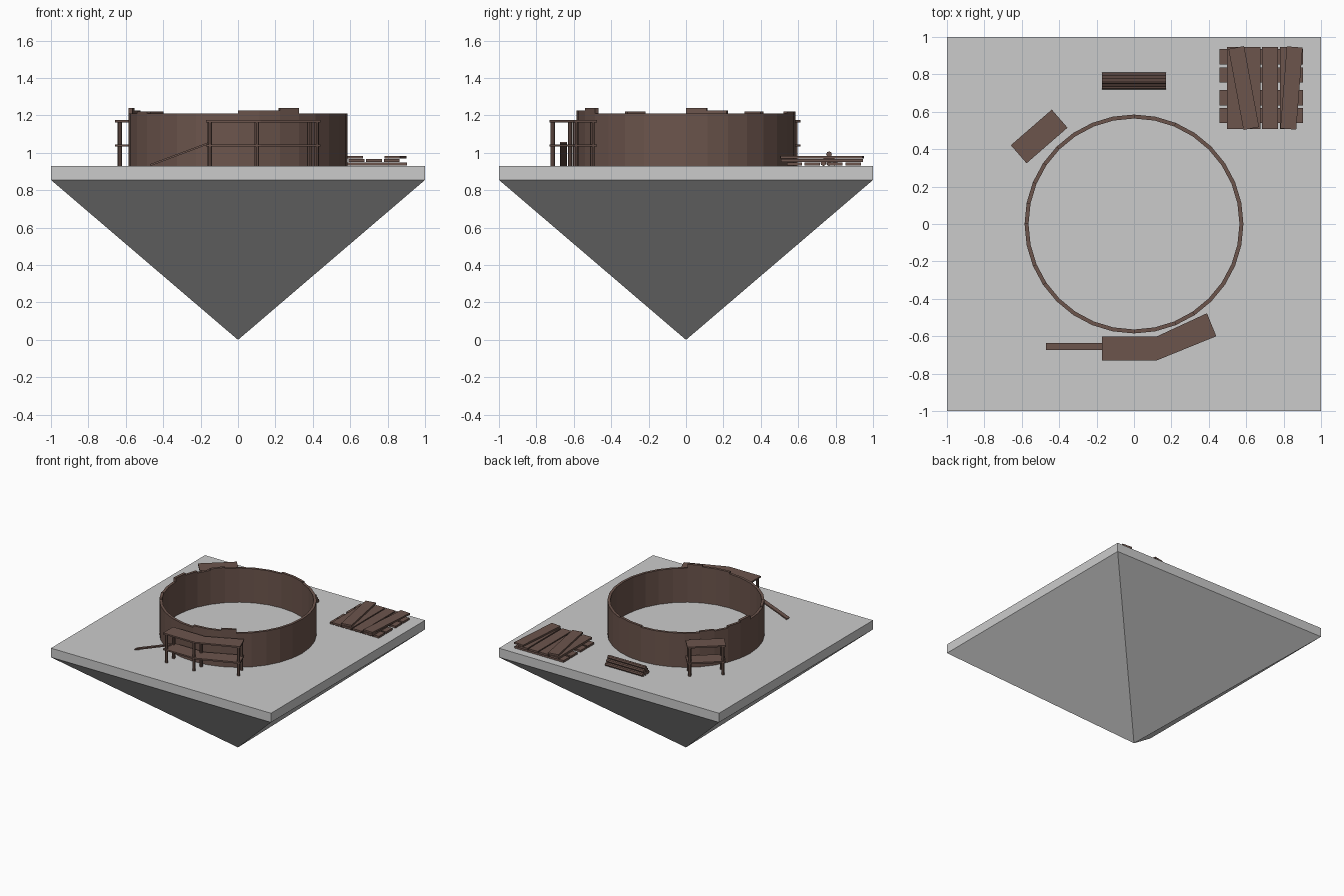
import bpy, bmesh
from math import sin, cos, radians, atan2, hypot, pi
from mathutils import Matrix, Vector

if "Cube" in bpy.data.objects:
    bpy.data.objects.remove(bpy.data.objects["Cube"])

wood = bpy.data.materials.new("dark_wood")
wood.diffuse_color = (0.15, 0.09, 0.073, 1)
wood.use_nodes = True
wood.node_tree.nodes["Principled BSDF"].inputs["Base Color"].default_value = wood.diffuse_color
TOP = 0.93  # top of the stone slab


def finish(name, bm, mat=wood):
    bmesh.ops.recalc_face_normals(bm, faces=bm.faces)
    me = bpy.data.meshes.new(name)
    bm.to_mesh(me)
    bm.free()
    if mat:
        me.materials.append(mat)
    ob = bpy.data.objects.new(name, me)
    bpy.context.collection.objects.link(ob)
    return ob


def add_box(bm, center, size, rot=0.0, tilt=0.0):
    m = (Matrix.Translation(center) @ Matrix.Rotation(rot, 4, 'Z')
         @ Matrix.Rotation(tilt, 4, 'Y') @ Matrix.Diagonal((*size, 1)))
    bmesh.ops.create_cube(bm, size=1, matrix=m)


def add_prism(bm, outline, z0, z1):
    face = bm.faces.new([bm.verts.new((x, y, z0)) for x, y in outline])
    ext = bmesh.ops.extrude_face_region(bm, geom=[face], use_keep_orig=True)
    vs = [g for g in ext["geom"] if isinstance(g, bmesh.types.BMVert)]
    bmesh.ops.translate(bm, verts=vs, vec=(0, 0, z1 - z0))


def add_cyl(bm, center, r, length, sides, axis='Z'):
    m = Matrix.Translation(center)
    if axis == 'X':
        m = m @ Matrix.Rotation(pi / 2, 4, 'Y')
    bmesh.ops.create_cone(bm, cap_ends=True, segments=sides, radius1=r,
                          radius2=r, depth=length, matrix=m)


# stone slab and the inverted pyramid below it
bm = bmesh.new()
add_box(bm, (0, 0, (0.855 + TOP) / 2), (2, 2, TOP - 0.855))
finish("stone_slab", bm, None)

bm = bmesh.new()
bmesh.ops.create_cone(bm, cap_ends=True, segments=4, radius1=0, radius2=2 ** 0.5,
                      depth=0.855, matrix=Matrix.Translation((0, 0, 0.4275))
                      @ Matrix.Rotation(pi / 4, 4, 'Z'))
bmesh.ops.remove_doubles(bm, verts=bm.verts, dist=1e-5)
finish("inverted_pyramid", bm, None)

# round wall, 32 flat sides
N, R_OUT, R_IN, WALL_TOP = 32, 0.585, 0.564, 1.21
bm = bmesh.new()
rings = []
for r, z in ((R_OUT, TOP), (R_OUT, WALL_TOP), (R_IN, WALL_TOP), (R_IN, TOP)):
    rings.append([bm.verts.new((r * cos(2 * pi * i / N), r * sin(2 * pi * i / N), z))
                  for i in range(N)])
for k in range(4):
    a, b = rings[k], rings[(k + 1) % 4]
    for i in range(N):
        j = (i + 1) % N
        bm.faces.new((a[i], a[j], b[j], b[i]))
finish("round_wall", bm)

# raised, unfinished stretches on the wall rim: first side, side count, top height
bm = bmesh.new()
for start, count, top in ((24, 2, 1.225), (26, 1, 1.24), (15, 1, 1.24), (14, 1, 1.225),
                          (12, 1, 1.22), (18, 1, 1.22), (6, 2, 1.22)):
    angs = [2 * pi * i / N for i in range(start, start + count + 1)]
    outline = [(R_OUT * cos(a), R_OUT * sin(a)) for a in angs]
    outline += [(R_IN * cos(a), R_IN * sin(a)) for a in reversed(angs)]
    add_prism(bm, outline, WALL_TOP, top)
finish("wall_rim_blocks", bm)

# scaffolds: two decks on thin posts
def scaffold(name, outline, posts):
    bm = bmesh.new()
    for z in (1.045, 1.175):
        add_prism(bm, outline, z - 0.012, z)
    finish(name + "_decks", bm)
    bm = bmesh.new()
    for x, y in posts:
        add_cyl(bm, (x, y, (TOP + 1.165) / 2), 0.012, 1.165 - TOP, 8)
    finish(name + "_posts", bm)


scaffold("front_scaffold",
         [(-0.17, -0.73), (0.12, -0.73), (0.44, -0.6), (0.39, -0.477), (0.12, -0.602),
          (-0.17, -0.602)],
         [(-0.15, -0.712), (-0.15, -0.62), (0.1, -0.712), (0.1, -0.62),
          (0.42, -0.592), (0.382, -0.5)])

c, u, v = Vector((-0.507, 0.468)), Vector((0.755, 0.656)), Vector((0.656, -0.755))
corners = [(1, 1), (1, -1), (-1, -1), (-1, 1)]
scaffold("back_scaffold",
         [c + u * 0.145 * a + v * 0.064 * b for a, b in corners],
         [c + u * 0.125 * a + v * 0.046 * b for a, b in corners])

# ramp plank up to the lower deck
bm = bmesh.new()
dx, dz = 0.32, 0.12
add_box(bm, (-0.31, -0.655, TOP + dz / 2 + 0.004), (hypot(dx, dz), 0.035, 0.01),
        tilt=-atan2(dz, dx))
finish("ramp_plank", bm)

# stacked logs
bm = bmesh.new()
r = 0.0152
for row in range(3):
    for i in range(3 - row):
        y = 0.765 + (i - (2 - row) / 2) * 2 * r
        add_cyl(bm, (0, y, TOP + r + row * r * 1.55), r, 0.34, 8, 'X')
finish("log_stack", bm)

# loose plank pile: cross planks, lengthwise planks, two skewed planks on top
bm = bmesh.new()
for y in (0.895, 0.797, 0.675, 0.58):
    add_box(bm, (0.68, y, 0.94), (0.445, 0.082, 0.016))
for x in (0.54, 0.633, 0.727, 0.822):
    add_box(bm, (x, 0.727, 0.959), (0.085, 0.44, 0.016))
for x, ang in ((0.587, 10.5), (0.842, -4.5)):
    add_box(bm, (x, 0.727, 0.977), (0.085, 0.44, 0.014), radians(ang))
finish("plank_pile", bm)
